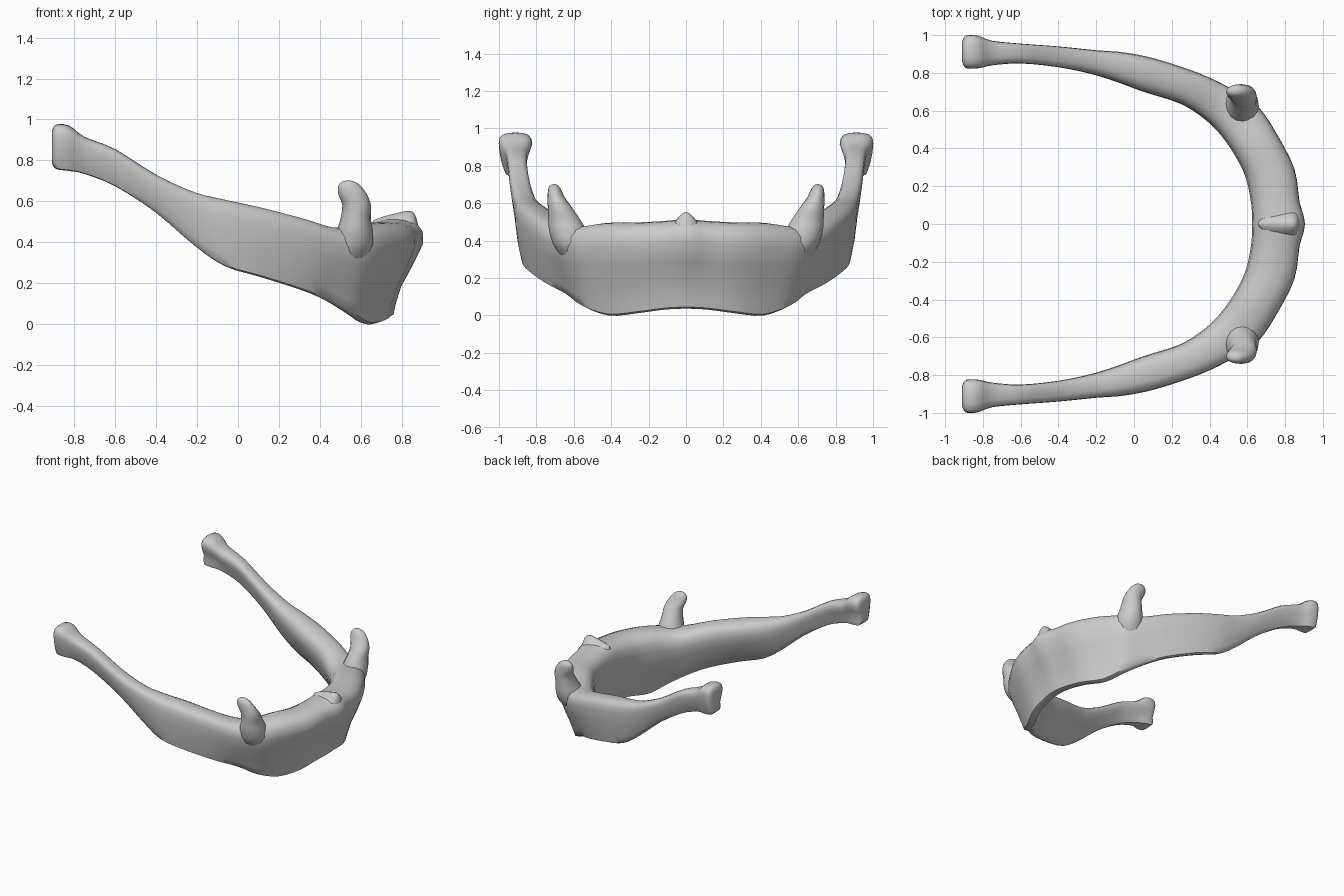
import bpy, bmesh, math

if "Cube" in bpy.data.objects:
    bpy.data.objects.remove(bpy.data.objects["Cube"])


def catmull(a, b, c, d, t):
    return 0.5 * (2 * b + (c - a) * t + (2 * a - 5 * b + 4 * c - d) * t * t + (3 * b - a - 3 * c + d) * t ** 3)


def refine(rows, n):
    """Smooth curve through rows of numbers, n steps per span."""
    out = []
    for i in range(len(rows) - 1):
        q = [rows[max(0, min(len(rows) - 1, i + k))] for k in (-1, 0, 1, 2)]
        for s in range(n):
            out.append([catmull(*v, s / n) for v in zip(*q)])
    return out + [list(rows[-1])]


def loft(name, rings):
    bm = bmesh.new()
    vs = [[bm.verts.new(p) for p in r] for r in rings]
    n = len(vs[0])
    for a, b in zip(vs, vs[1:]):
        for i in range(n):
            bm.faces.new((a[i], a[(i + 1) % n], b[(i + 1) % n], b[i]))
    bm.faces.new(vs[0])
    bm.faces.new(vs[-1])
    bmesh.ops.recalc_face_normals(bm, faces=bm.faces)
    me = bpy.data.meshes.new(name)
    bm.to_mesh(me)
    bm.free()
    ob = bpy.data.objects.new(name, me)
    bpy.context.collection.objects.link(ob)
    bpy.ops.object.select_all(action='DESELECT')
    ob.select_set(True)
    bpy.context.view_layer.objects.active = ob
    bpy.ops.object.shade_smooth_by_angle(angle=math.radians(50))
    return ob


# Jaw: outer x, y, inner x, y, top z, bottom z, bottom position, bottom width, lower bulge
half = [
    (-.91, .965, -.91, .86, .945, .79, .5, .6, .8),
    (-.89, .998, -.89, .825, .975, .76, .5, .6, .85),
    (-.83, .998, -.82, .825, .97, .75, .5, .55, .8),
    (-.75, .97, -.75, .84, .915, .735, .5, .4, .75),
    (-.6, .955, -.6, .85, .855, .675, .5, .3, .7),
    (-.4, .94, -.4, .83, .73, .545, .5, .25, .7),
    (-.2, .92, -.23, .795, .645, .385, .58, .22, .75),
    (-.05, .908, -.1, .755, .61, .285, .7, .2, .75),
    (.12, .873, .05, .70, .575, .235, .72, .2, .7),
    (.34, .80, .25, .635, .52, .17, .6, .2, .62),
    (.5, .725, .38, .55, .475, .115, .45, .2, .55),
    (.65, .63, .46, .47, .475, .05, .45, .2, .5),
    (.76, .47, .53, .37, .495, .003, .4, .2, .45),
    (.85, .29, .59, .25, .497, .015, .4, .2, .42),
    (.876, .12, .62, .11, .505, .035, .4, .2, .4),
    (.905, 0, .625, 0, .515, .04, .38, .2, .38),
]
other = [(a, -b, c, -d, *r) for a, b, c, d, *r in half[-2::-1]]


def jaw_ring(s):
    ox, oy, ix, iy, zt, zb, f, w, k = s
    prof = [(f + w / 2, .01), (f + (1 - f) * k, .3), (1, .74), (.89, .95), (.5, 1),
            (.13, .95), (0, .72), (f * (1 - max(.6, w)), .3), (f - w / 2, .01)]
    return [(ix + (ox - ix) * u, iy + (oy - iy) * u, zb + (zt - zb) * v) for u, v in prof]


rings = []
for s in refine(half + other, 3):
    r = jaw_ring(s)
    rings.append(refine(r + r[:1], 2)[:-1])
loft("jaw_bone", rings)

# Small crest at the middle of the chin: x, centre z, half width, half height
crest = [(.66, .495, .01, .01), (.70, .475, .06, .047), (.78, .455, .085, .088),
         (.84, .445, .085, .108), (.87, .43, .065, .095), (.89, .40, .02, .03)]
rings = []
for x, z, ry, rz in refine(crest, 3):
    rings.append([(x, ry * math.cos(a) * (1 - .4 * max(0, math.sin(a))), z + rz * math.sin(a))
                  for a in (math.tau * i / 16 for i in range(16))])
loft("chin_crest", rings)

# Tusks: centre x, y, z, radius in x, radius in y
path = [
    (.53, .59, .26, .03, .03), (.56, .61, .36, .09, .09), (.57, .63, .445, .09, .1),
    (.575, .65, .51, .075, .086), (.58, .675, .58, .07, .064), (.56, .695, .635, .07, .045),
    (.545, .703, .675, .055, .034), (.54, .705, .696, .03, .02), (.54, .705, .702, .006, .005),
]
for side, label in ((1, "left"), (-1, "right")):
    rings = []
    for x, y, z, rx, ry in refine(path, 3):
        rings.append([(x + rx * math.cos(a), side * (y + ry * math.sin(a)), z)
                      for a in (math.tau * i / 16 for i in range(16))])
    loft(label + "_tusk", rings)
